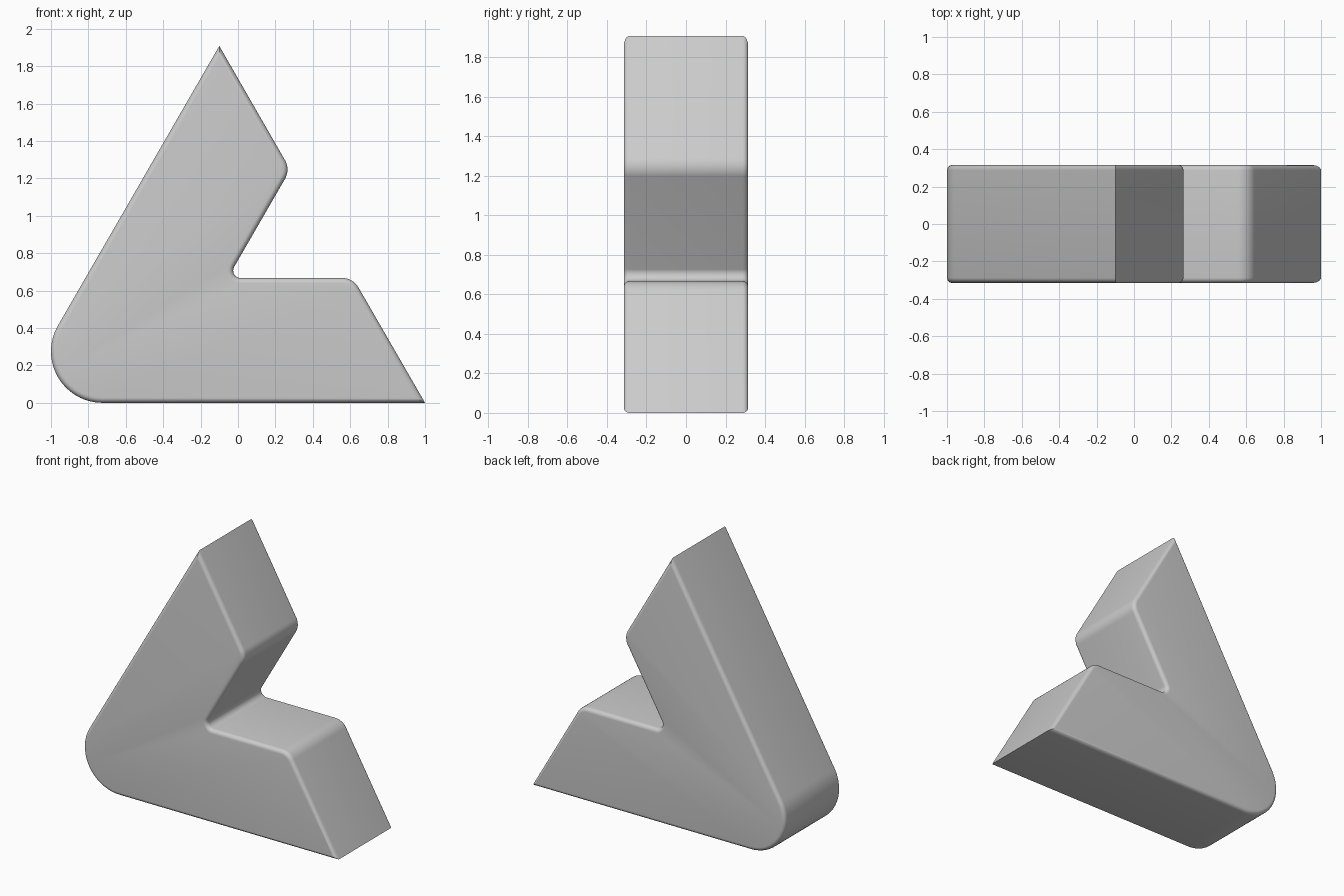
import bpy, bmesh, math
from mathutils import Vector

if "Cube" in bpy.data.objects:
    bpy.data.objects.remove(bpy.data.objects["Cube"])

HALF_DEPTH, BEVEL, STEPS = 0.315, 0.028, 6

# Profile corners (x, z, fillet radius), anticlockwise seen from the front
CORNERS = [(-1.201, 0, 0.275), (1.0, 0, 0), (0.615, 0.667, 0.10),
           (-0.055, 0.667, 0.04), (0.28, 1.247, 0.10), (-0.10, 1.908, 0)]


def profile(inset):
    """Filleted outline, moved inward by inset."""
    pts, count = [], len(CORNERS)
    for i, (x, z, r) in enumerate(CORNERS):
        p = Vector((x, z))
        e1 = (p - Vector(CORNERS[i - 1][:2])).normalized()
        e2 = (Vector(CORNERS[(i + 1) % count][:2]) - p).normalized()
        n1, n2 = Vector((e1.y, -e1.x)), Vector((e2.y, -e2.x))
        miter = (n1 + n2) / (1 + n1.dot(n2))
        if r == 0:
            pts.append(p - miter * inset)
            continue
        turn = math.atan2(e1.x * e2.y - e1.y * e2.x, e1.dot(e2))
        s = 1 if turn > 0 else -1
        start = math.atan2(n1.y, n1.x)
        steps = 24 if r > 0.2 else 12
        for k in range(steps + 1):
            a = start + turn * k / steps
            n = Vector((math.cos(a), math.sin(a)))
            pts.append(p - miter * (s * r) + n * (s * r - inset))
    return pts


# Cross-section of the depth: rounded front rim, straight wall, rounded back rim
front = []
for k in range(STEPS + 1):
    a = math.pi / 2 * k / STEPS
    front.append((BEVEL * (1 - math.sin(a)), -HALF_DEPTH + BEVEL * (1 - math.cos(a))))
sections = front + [(d, -y) for d, y in reversed(front)]

# Loft the outline through the sections
bm = bmesh.new()
rings = [[bm.verts.new((p.x, y, p.y)) for p in profile(d)] for d, y in sections]
for a, b in zip(rings, rings[1:]):
    for i in range(len(a)):
        j = (i + 1) % len(a)
        bm.faces.new((a[i], a[j], b[j], b[i]))
bm.faces.new(rings[0])
bm.faces.new(list(reversed(rings[-1])))
bmesh.ops.recalc_face_normals(bm, faces=bm.faces)

mesh = bpy.data.meshes.new("angled_block")
bm.to_mesh(mesh)
bm.free()
block = bpy.data.objects.new("angled_block", mesh)
bpy.context.collection.objects.link(block)

# Smooth fillets with sharp tips
bpy.context.view_layer.objects.active = block
block.select_set(True)
bpy.ops.object.shade_smooth_by_angle(angle=math.radians(35))
